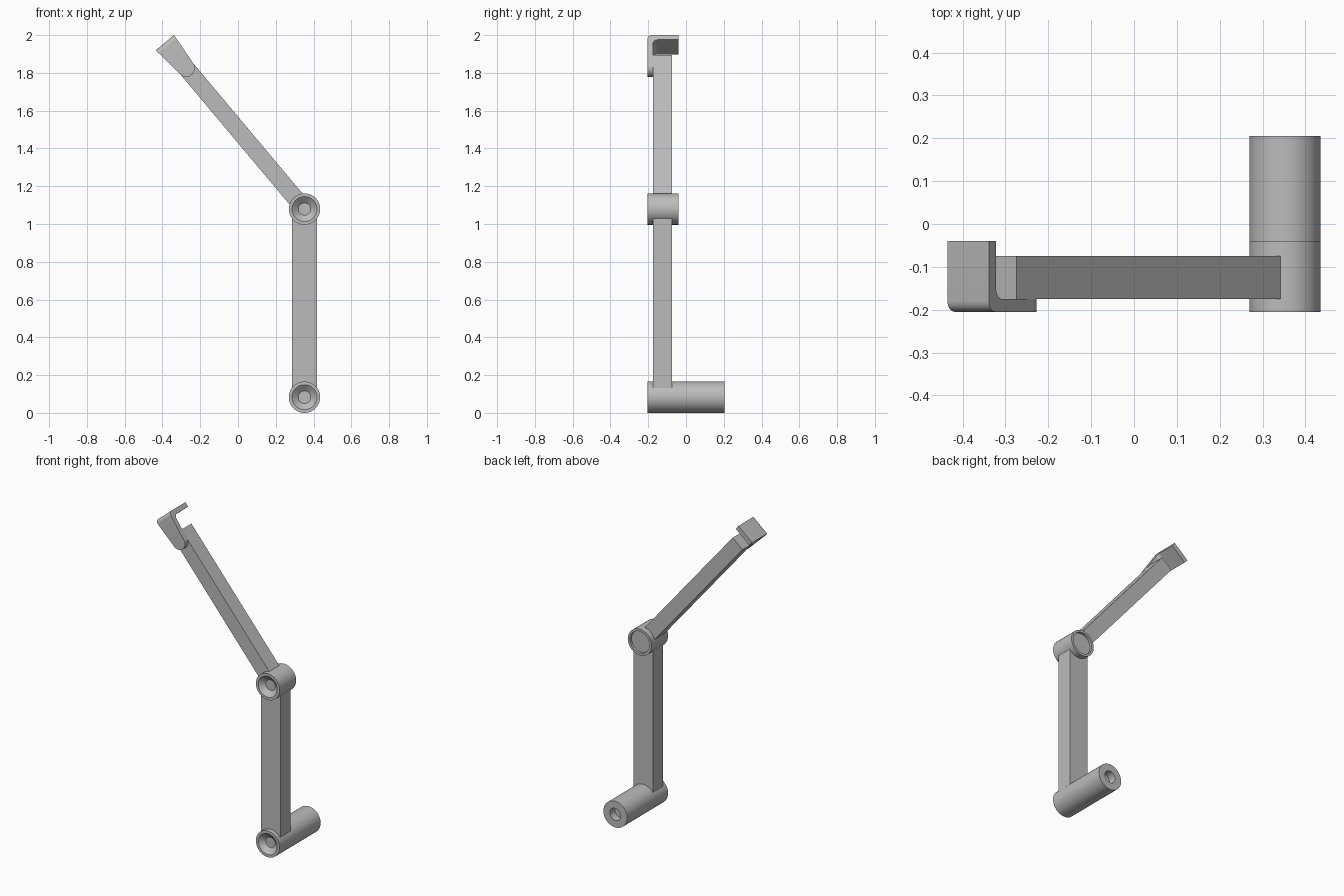
import bpy
import bmesh
import math
from mathutils import Matrix, Vector

cube = bpy.data.objects.get("Cube")
if cube:
    bpy.data.objects.remove(cube, do_unlink=True)

# One plain grey for the whole arm
GREY = (0.5, 0.5, 0.5, 1.0)
grey = bpy.data.materials.new("plain grey")
grey.use_nodes = True
grey.diffuse_color = GREY
for node in grey.node_tree.nodes:
    if node.type == 'BSDF_PRINCIPLED':
        node.inputs["Base Color"].default_value = GREY

AXIS_X = 0.352
BASE_Z, ELBOW_Z = 0.083, 1.079
RADIUS = 0.083
FRONT, ELBOW_BACK, BASE_BACK = -0.205, -0.04, 0.205
ARM_FRONT, ARM_BACK = -0.175, -0.075
LEAN = math.radians(-40)


def finish(name, bm, matrix=None):
    bmesh.ops.remove_doubles(bm, verts=bm.verts[:], dist=0.00001)
    bmesh.ops.recalc_face_normals(bm, faces=bm.faces[:])
    mesh = bpy.data.meshes.new(name)
    bm.to_mesh(mesh)
    bm.free()
    mesh.materials.append(grey)
    obj = bpy.data.objects.new(name, mesh)
    bpy.context.collection.objects.link(obj)
    if matrix:
        obj.matrix_world = matrix
    return obj


def smooth(obj):
    bpy.ops.object.select_all(action='DESELECT')
    obj.select_set(True)
    bpy.context.view_layer.objects.active = obj
    bpy.ops.object.shade_smooth_by_angle(angle=math.radians(30))


def lathe(name, profile, z):
    """Spin (radius, y) points around the front-to-back axis."""
    bm = bmesh.new()
    verts = [bm.verts.new((r, y, 0)) for r, y in profile]
    edges = [bm.edges.new(pair) for pair in zip(verts, verts[1:])]
    bmesh.ops.spin(bm, geom=verts + edges, cent=(0, 0, 0), axis=(0, 1, 0),
                   angle=math.tau, steps=64, use_duplicate=False)
    smooth(finish(name, bm, Matrix.Translation((AXIS_X, 0, z))))


def prism(name, points, offset, matrix=None):
    """Extrude a closed outline along the offset vector."""
    bm = bmesh.new()
    face = bm.faces.new([bm.verts.new(p) for p in points])
    new = bmesh.ops.extrude_face_region(bm, geom=[face])["geom"]
    bmesh.ops.translate(bm, vec=Vector(offset),
                        verts=[v for v in new if isinstance(v, bmesh.types.BMVert)])
    return finish(name, bm, matrix)


def bar(name, half, start, end, matrix):
    outline = [(-half, ARM_FRONT, start), (half, ARM_FRONT, start),
               (half, ARM_FRONT, end), (-half, ARM_FRONT, end)]
    return prism(name, outline, (0, ARM_BACK - ARM_FRONT, 0), matrix)


def arc(cx, cy, rx, ry, start, end, steps):
    angles = [math.radians(start + (end - start) * i / steps) for i in range(steps + 1)]
    return [(cx + rx * math.cos(a), cy + ry * math.sin(a)) for a in angles]


# Joint barrels with a dished front socket
dish = [(0, FRONT + 0.028), (0.033, FRONT + 0.028), (0.066, FRONT), (RADIUS, FRONT)]
lathe("base_barrel", dish + [(RADIUS, BASE_BACK), (0.038, BASE_BACK),
                             (0.038, BASE_BACK - 0.05), (0, BASE_BACK - 0.05)], BASE_Z)
lathe("elbow_barrel", dish + [(RADIUS, ELBOW_BACK), (0.068, ELBOW_BACK),
                              (0.068, ELBOW_BACK - 0.015), (0, ELBOW_BACK - 0.015)], ELBOW_Z)

# Straight lower arm and leaning upper arm
bar("lower_arm", 0.067, 0.045, ELBOW_Z - BASE_Z - 0.045,
    Matrix.Translation((AXIS_X, 0, BASE_Z)))
lean = Matrix.Translation((AXIS_X, 0, ELBOW_Z)) @ Matrix.Rotation(LEAN, 4, 'Y')
bar("upper_arm", 0.045, 0.056, 1.028, lean)

# Hooked tip: an L-shaped side profile trimmed to a flared, round-ended outline
TIP, THICK, SIDE = 1.15, 0.03, 0.063
side = [(FRONT, 0.9)] + arc(FRONT + 0.025, TIP - 0.025, 0.025, 0.025, 180, 90, 8)
side += [(ELBOW_BACK, TIP), (ELBOW_BACK, TIP - THICK)]
side += arc(FRONT + THICK + 0.025, TIP - THICK - 0.025, 0.025, 0.025, 90, 180, 8)
side += [(FRONT + THICK, 0.9)]
hook = prism("tip_hook", [(-0.1, y, t) for y, t in side], (0.2, 0, 0), lean)

outline = [(SIDE, TIP + 0.0), (-SIDE, TIP + 0.0)] + arc(0, 0.97, 0.045, 0.042, 180, 360, 20)
outline[0], outline[1] = (SIDE + 0.002, TIP + 0.02), (-SIDE - 0.002, TIP + 0.02)
trimmer = prism("tip_trimmer", [(s, -0.3, t) for s, t in outline], (0, 0.4, 0), lean)
trim = hook.modifiers.new("trim", 'BOOLEAN')
trim.operation = 'INTERSECT'
trim.solver = 'EXACT'
trim.object = trimmer
bpy.context.view_layer.update()
bpy.ops.object.select_all(action='DESELECT')
hook.select_set(True)
bpy.context.view_layer.objects.active = hook
bpy.ops.object.modifier_apply(modifier="trim")
bpy.data.objects.remove(trimmer, do_unlink=True)
smooth(hook)
